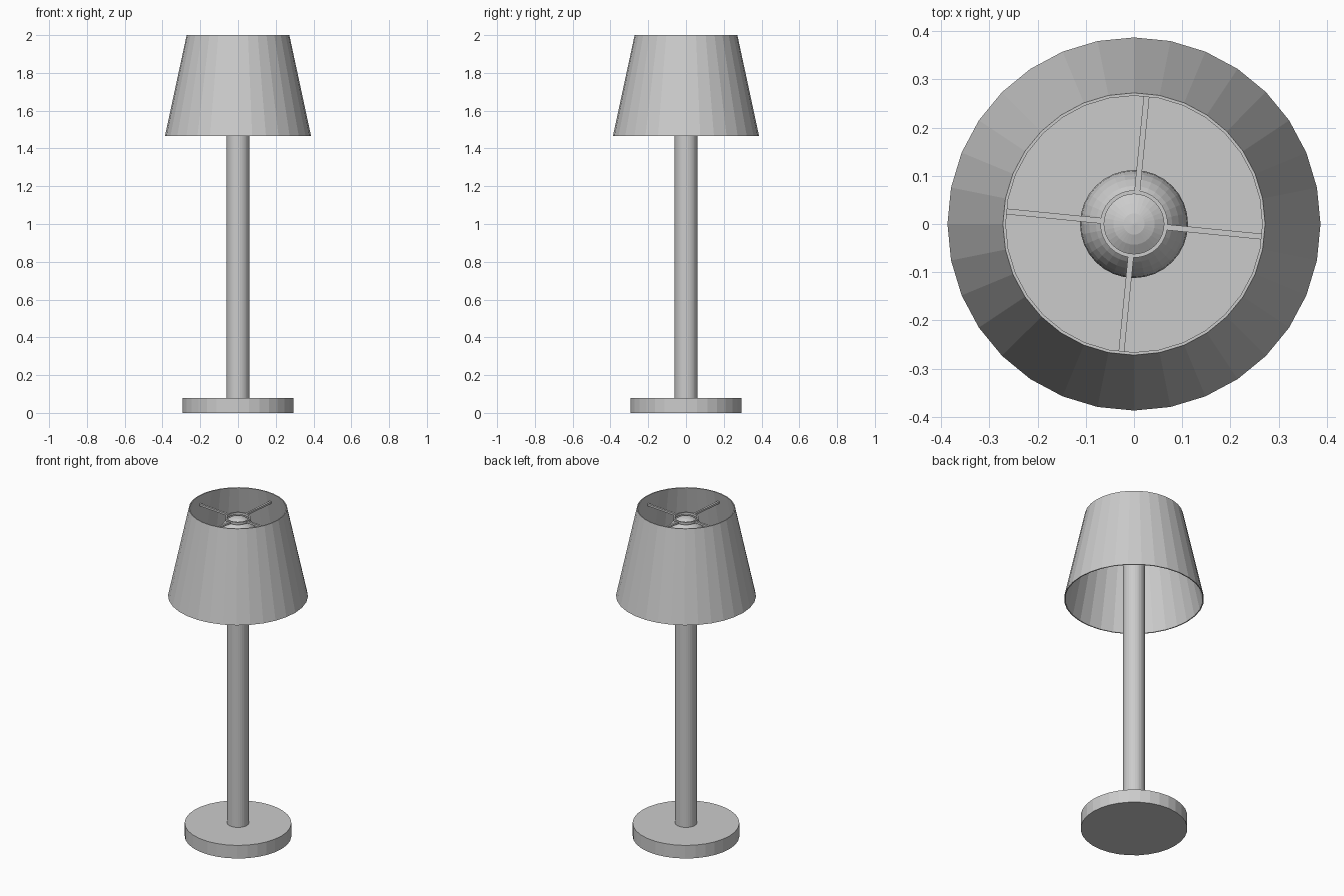
import bpy, bmesh, math
from mathutils import Matrix

if "Cube" in bpy.data.objects:
    bpy.data.objects.remove(bpy.data.objects["Cube"])

SIDES = 32


def make_object(name, bm):
    bmesh.ops.recalc_face_normals(bm, faces=bm.faces)
    mesh = bpy.data.meshes.new(name)
    bm.to_mesh(mesh)
    bm.free()
    obj = bpy.data.objects.new(name, mesh)
    bpy.context.collection.objects.link(obj)
    return obj


def disc(name, radius, z0, z1):
    """Capped cylinder standing between two heights."""
    bm = bmesh.new()
    bmesh.ops.create_cone(bm, cap_ends=True, segments=SIDES, radius1=radius,
                          radius2=radius, depth=z1 - z0,
                          matrix=Matrix.Translation((0, 0, (z0 + z1) / 2)))
    return make_object(name, bm)


def revolved_ring(name, section):
    """Closed (radius, z) cross-section swept around the z axis."""
    bm = bmesh.new()
    loops = []
    for i in range(SIDES):
        a = 2 * math.pi * i / SIDES
        loops.append([bm.verts.new((r * math.cos(a), r * math.sin(a), z))
                      for r, z in section])
    n = len(section)
    for i in range(SIDES):
        p, q = loops[i], loops[(i + 1) % SIDES]
        for j in range(n):
            k = (j + 1) % n
            bm.faces.new((p[j], q[j], q[k], p[k]))
    return make_object(name, bm)


# Base and pole
disc("base", 0.295, 0.0, 0.08)
disc("pole", 0.06, 0.08, 1.70)

# Hollow tapered shade
revolved_ring("shade", [(0.387, 1.465), (0.272, 2.0), (0.266, 2.0), (0.381, 1.465)])

# Slightly tall bulb on top of the pole
bm = bmesh.new()
bmesh.ops.create_uvsphere(bm, u_segments=SIDES, v_segments=16, radius=1.0,
                          matrix=Matrix.Translation((0, 0, 1.81))
                          @ Matrix.Diagonal((0.112, 0.112, 0.137, 1)))
make_object("bulb", bm)

# Shade holder: centre ring and four spokes
revolved_ring("holder_ring", [(0.070, 1.93), (0.070, 1.945), (0.062, 1.945), (0.062, 1.93)])
bm = bmesh.new()
for i in range(4):
    turn = Matrix.Rotation(math.radians(90 * i - 5.625), 4, 'Z')
    bmesh.ops.create_cube(bm, size=1.0,
                          matrix=turn @ Matrix.Translation((0.172, 0, 1.9375))
                          @ Matrix.Diagonal((0.208, 0.012, 0.012, 1)))
make_object("holder_spokes", bm)
